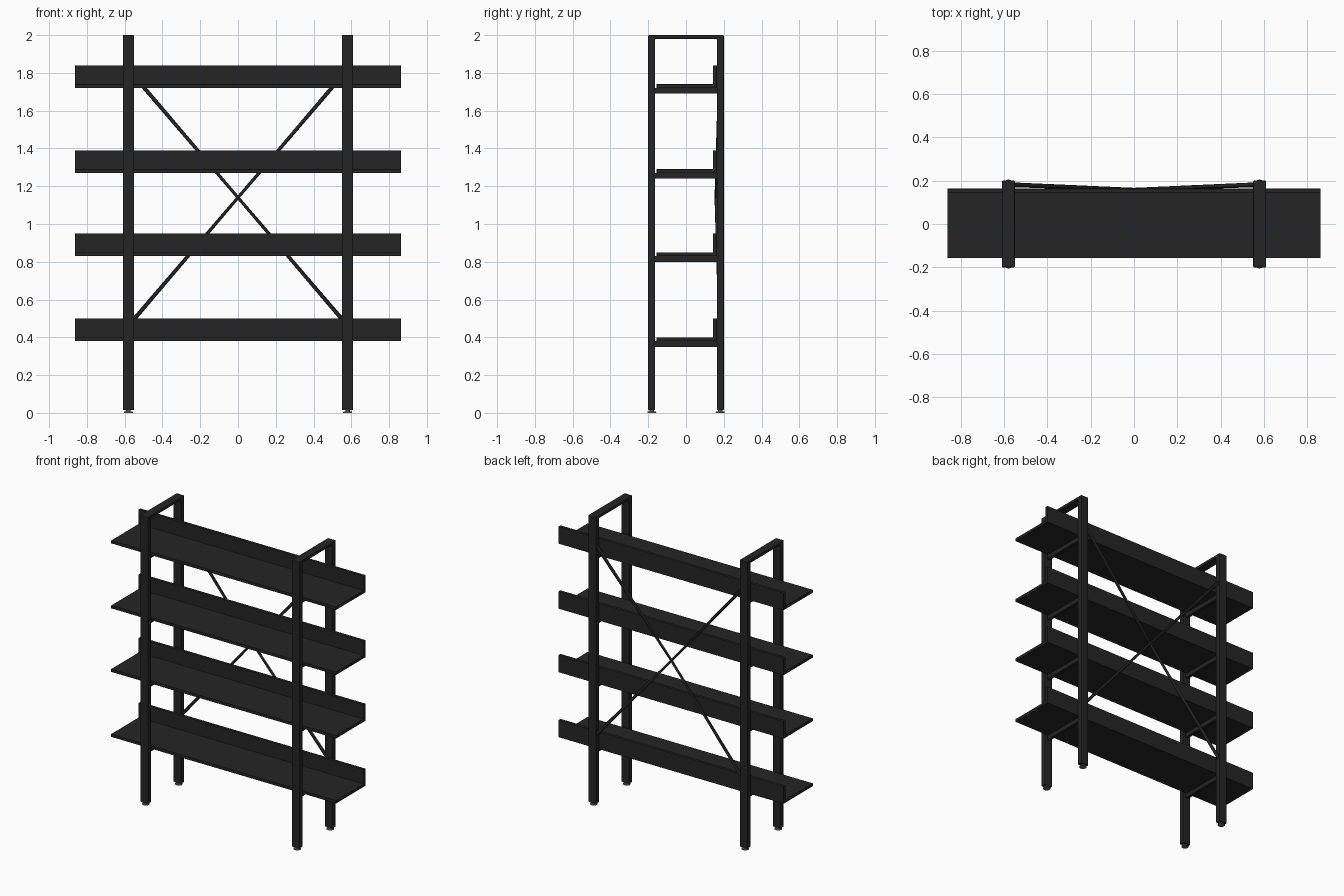
import bpy, bmesh
from mathutils import Vector

if "Cube" in bpy.data.objects:
    bpy.data.objects.remove(bpy.data.objects["Cube"])


def material(name, rgb):
    m = bpy.data.materials.new(name)
    m.diffuse_color = (*rgb, 1)
    m.use_nodes = True
    m.node_tree.nodes["Principled BSDF"].inputs["Base Color"].default_value = m.diffuse_color
    return m


BLACK = material("matte black", (0.018, 0.018, 0.018))
GREY = material("foot grey", (0.13, 0.13, 0.13))


def finish(bm, name, mat, bevel=0.0, smooth=False):
    bmesh.ops.recalc_face_normals(bm, faces=bm.faces)
    me = bpy.data.meshes.new(name)
    bm.to_mesh(me)
    bm.free()
    me.materials.append(mat)
    ob = bpy.data.objects.new(name, me)
    bpy.context.collection.objects.link(ob)
    if bevel:
        mod = ob.modifiers.new("edge", "BEVEL")
        mod.width, mod.segments = bevel, 2
    if smooth:
        bpy.ops.object.select_all(action='DESELECT')
        ob.select_set(True)
        bpy.context.view_layer.objects.active = ob
        bpy.ops.object.shade_smooth_by_angle()
    return ob


def extrude_x(name, profile, x0, x1, bevel):
    """Extrude a (y, z) outline along x."""
    bm = bmesh.new()
    f = bm.faces.new([bm.verts.new((x0, y, z)) for y, z in profile])
    ext = bmesh.ops.extrude_face_region(bm, geom=[f])["geom"]
    verts = [v for v in ext if isinstance(v, bmesh.types.BMVert)]
    bmesh.ops.translate(bm, verts=verts, vec=(x1 - x0, 0, 0))
    return finish(bm, name, BLACK, bevel)


def cylinder(bm, a, b, r0, r1, sides=12):
    a, b = Vector(a), Vector(b)
    d = b - a
    res = bmesh.ops.create_cone(bm, cap_ends=True, segments=sides,
                                radius1=r0, radius2=r1, depth=d.length)
    rot = d.to_track_quat('Z', 'Y').to_matrix()
    bmesh.ops.rotate(bm, verts=res["verts"], matrix=rot)
    bmesh.ops.translate(bm, verts=res["verts"], vec=(a + b) / 2)


SHELF_Z = (0.38, 0.83, 1.27, 1.72)
Y_OUT, Y_IN, FOOT_Z, TOP = 0.2, 0.163, 0.015, 2.0

for side, s in (("left", -1), ("right", 1)):
    x = 0.58 * s
    # Upside-down U frame: two posts and a top bar
    extrude_x(side + "_frame",
              [(-Y_OUT, FOOT_Z), (-Y_OUT, TOP), (Y_OUT, TOP), (Y_OUT, FOOT_Z),
               (Y_IN, FOOT_Z), (Y_IN, TOP - 0.02), (-Y_IN, TOP - 0.02), (-Y_IN, FOOT_Z)],
              x - 0.03, x + 0.03, 0.004)
    # Bars that carry the shelves
    for i, z in enumerate(SHELF_Z):
        extrude_x(f"{side}_shelf_support_{i + 1}",
                  [(-0.167, z - 0.03), (0.167, z - 0.03), (0.167, z), (-0.167, z)],
                  x - 0.01, x + 0.01, 0)
    # Levelling feet
    for end, y in (("front", -0.181), ("back", 0.181)):
        bm = bmesh.new()
        cylinder(bm, (x, y, 0), (x, y, 0.008), 0.024, 0.022, 20)
        cylinder(bm, (x, y, 0.008), (x, y, 0.02), 0.012, 0.012, 16)
        finish(bm, f"{side}_{end}_foot", GREY, smooth=True)

# Shelves with an upright back panel (L-shaped section)
for i, z in enumerate(SHELF_Z):
    extrude_x(f"shelf_{i + 1}",
              [(-0.157, z), (0.163, z), (0.163, z + 0.12), (0.143, z + 0.12),
               (0.143, z + 0.02), (-0.157, z + 0.02)],
              -0.862, 0.862, 0.001)

# Back cross brace: four rods dipping forward to the crossing
bm = bmesh.new()
for sx in (-1, 1):
    for sz in (-1, 1):
        cylinder(bm, (0.56 * sx, 0.181, 1.14 + 0.655 * sz), (0, 0.159, 1.14), 0.011, 0.008)
finish(bm, "cross_brace", BLACK, smooth=True)
